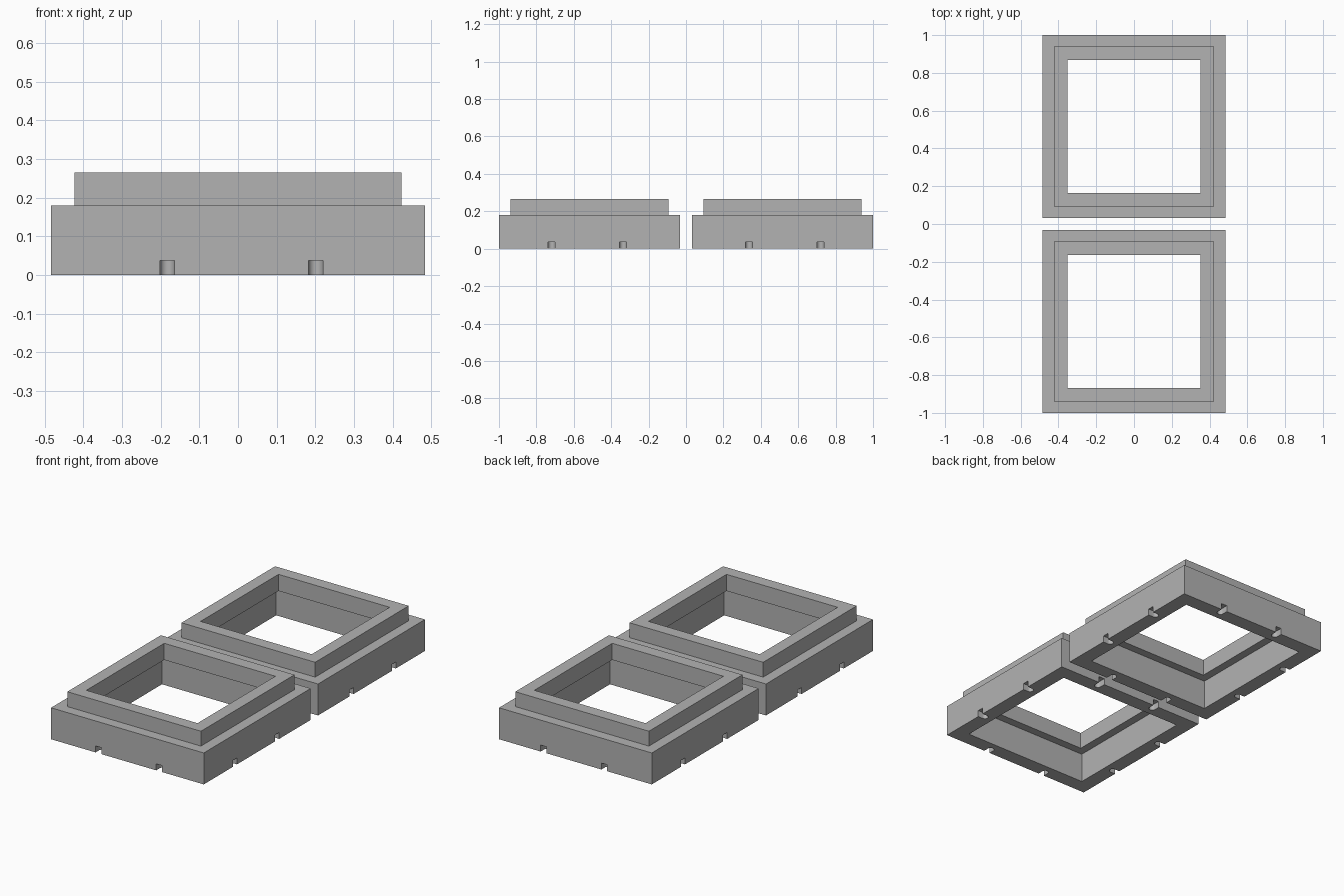
import bpy, bmesh, math
from mathutils import Matrix, Vector

old = bpy.data.objects.get("Cube")
if old:
    bpy.data.objects.remove(old)

# Single material
grey = bpy.data.materials.new("mid_grey")
grey.use_nodes = True
GREY = (0.45, 0.45, 0.45, 1)
grey.diffuse_color = GREY
grey.node_tree.nodes["Principled BSDF"].inputs["Base Color"].default_value = GREY

OUTER, LIP, HOLE, CAVITY = 0.4835, 0.423, 0.352, 0.399
STEP_Z, TOP_Z, LEDGE_Z = 0.18, 0.265, 0.17
CENTRE_Y = 1 - OUTER


def to_object(name, bm):
    bmesh.ops.recalc_face_normals(bm, faces=bm.faces)
    mesh = bpy.data.meshes.new(name)
    bm.to_mesh(mesh)
    bm.free()
    obj = bpy.data.objects.new(name, mesh)
    bpy.context.collection.objects.link(obj)
    mesh.materials.append(grey)
    return obj


def stepped_frame(name):
    """Sweep the stepped wall section around a square."""
    section = [(OUTER, 0), (OUTER, STEP_Z), (LIP, STEP_Z), (LIP, TOP_Z),
               (HOLE, TOP_Z), (HOLE, LEDGE_Z), (CAVITY, LEDGE_Z), (CAVITY, 0)]
    bm = bmesh.new()
    loops = [[bm.verts.new((sx * r, sy * r, z))
              for sx, sy in ((-1, -1), (1, -1), (1, 1), (-1, 1))]
             for r, z in section]
    for i, a in enumerate(loops):
        b = loops[(i + 1) % len(loops)]
        for j in range(4):
            k = (j + 1) % 4
            bm.faces.new((a[j], a[k], b[k], b[j]))
    return to_object(name, bm)


def prism(bm, outline, z0, z1):
    """Extrude a plan outline between two heights."""
    face = bm.faces.new([bm.verts.new((x, y, z0)) for x, y in outline])
    up = bmesh.ops.extrude_face_region(bm, geom=[face])["geom"]
    bmesh.ops.translate(bm, vec=(0, 0, z1 - z0),
                        verts=[v for v in up if isinstance(v, bmesh.types.BMVert)])


def notch_outline(direction, offset, radius=0.0185, depth=0.05):
    """Round-ended slot entering a wall from outside."""
    pts = [(OUTER + 0.02, -radius), (OUTER + 0.02, radius)]
    for i in range(13):
        a = math.pi / 2 + math.pi * i / 12
        pts.append((OUTER - depth + radius + radius * math.cos(a), radius * math.sin(a)))
    d = Vector(direction)
    side = Vector((abs(d.y), abs(d.x)))
    return [d * u + side * (v + offset) for u, v in pts]


def frame_cutter(name):
    bm = bmesh.new()
    # Two blind notches under each wall
    for direction in ((1, 0), (-1, 0), (0, 1), (0, -1)):
        offsets = (-0.202, 0.18) if direction[0] else (-0.183, 0.201)
        for offset in offsets:
            prism(bm, notch_outline(direction, offset), -0.02, 0.037)
    # Two tall slots either side of one corner post
    near, far, deep, out = 0.398, 0.337, 0.385, 0.52
    prism(bm, [(-out, far), (-deep, far), (-deep, near), (-out, near)], 0.032, 0.181)
    prism(bm, [(-far, out), (-far, deep), (-near, deep), (-near, out)], 0.032, 0.181)
    cutter = to_object(name, bm)
    cutter.hide_render = True
    return cutter


def build(name, sign):
    frame = stepped_frame(name)
    cutter = frame_cutter(name + "_cutter")
    mod = frame.modifiers.new("notches", "BOOLEAN")
    mod.operation = "DIFFERENCE"
    mod.solver = "EXACT"
    mod.object = cutter
    bpy.context.view_layer.update()
    # Bake the cut, then place (and mirror) the frame
    graph = bpy.context.evaluated_depsgraph_get()
    bm = bmesh.new()
    bm.from_object(frame, graph)
    frame.modifiers.clear()
    bpy.data.objects.remove(cutter)
    place = Matrix.Translation((0, -CENTRE_Y * sign, 0)) @ Matrix.Diagonal((1, sign, 1, 1))
    bm.transform(place)
    bmesh.ops.recalc_face_normals(bm, faces=bm.faces)
    bm.to_mesh(frame.data)
    bm.free()
    # Smooth the round notch ends only
    bpy.ops.object.select_all(action="DESELECT")
    frame.select_set(True)
    bpy.context.view_layer.objects.active = frame
    bpy.ops.object.shade_smooth_by_angle(angle=math.radians(30))


build("front_frame", 1)
build("back_frame", -1)
